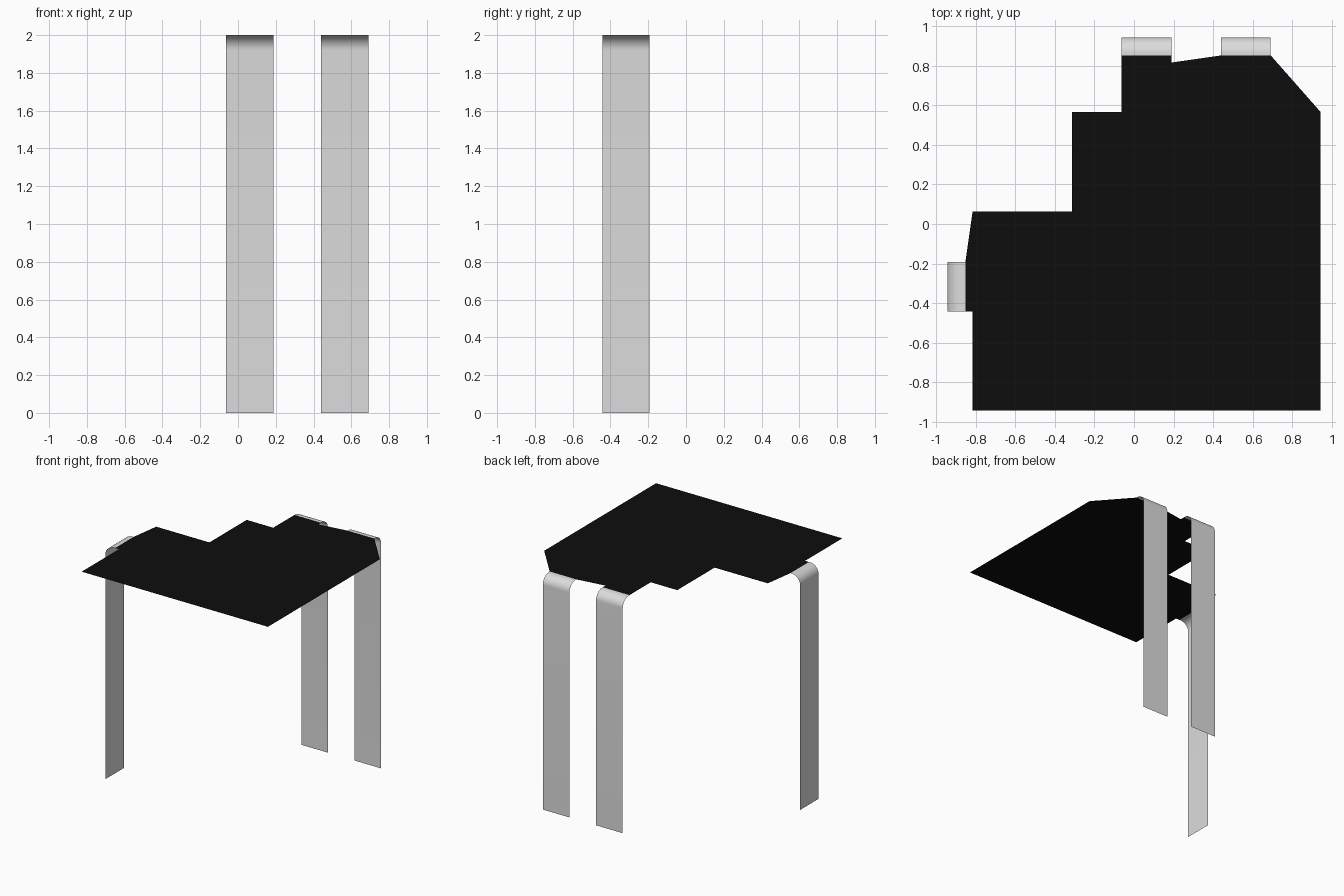
import bpy, bmesh, math

if "Cube" in bpy.data.objects:
    bpy.data.objects.remove(bpy.data.objects["Cube"])

TOP, EDGE = 2.0, 0.945      # sheet height, outer reach
SEAM, R = 0.853, 0.08       # where the colour changes, bend radius


def material(name, value):
    m = bpy.data.materials.new(name)
    m.diffuse_color = (value, value, value, 1)
    m.use_nodes = True
    m.node_tree.nodes["Principled BSDF"].inputs["Base Color"].default_value = m.diffuse_color
    return m


black = material("black", 0.004)
grey = material("light grey", 0.72)


def finish(name, bm, mat):
    me = bpy.data.meshes.new(name)
    bm.to_mesh(me)
    bm.free()
    me.materials.append(mat)
    ob = bpy.data.objects.new(name, me)
    bpy.context.collection.objects.link(ob)
    return ob


# Flat black sheet with stepped outline and three short tabs
outline = [(-0.817, -EDGE), (EDGE, -EDGE), (EDGE, 0.566), (0.692, 0.566),
           (0.692, SEAM), (0.44, SEAM), (0.44, 0.817), (0.189, 0.817),
           (0.189, SEAM), (-0.063, SEAM), (-0.063, 0.566), (-0.314, 0.566),
           (-0.314, 0.062), (-0.817, 0.062), (-0.817, -0.192),
           (-SEAM, -0.192), (-SEAM, -0.442), (-0.817, -0.442)]
bm = bmesh.new()
bm.faces.new([bm.verts.new((x, y, TOP)) for x, y in outline])
bmesh.ops.triangulate(bm, faces=bm.faces[:])
finish("sheet_top", bm, black)

# Leg profile: distance outwards and height, flat, then bent down to the floor
profile = [(SEAM, TOP)]
for i in range(13):
    a = math.pi / 2 * i / 12
    profile.append((EDGE - R + R * math.sin(a), TOP - R + R * math.cos(a)))
profile.append((EDGE, 0))


def leg(name, a, b, place):
    """Sweep the profile across the strip width from a to b."""
    bm = bmesh.new()
    rows = [[bm.verts.new(place(w, d, z)) for w in (a, b)] for d, z in profile]
    for p, q in zip(rows, rows[1:]):
        bm.faces.new((p[0], p[1], q[1], q[0])).smooth = True
    bm.normal_update()
    bm.faces.ensure_lookup_table()
    if bm.faces[0].normal.z < 0:
        bmesh.ops.reverse_faces(bm, faces=bm.faces[:])
    finish(name, bm, grey)


def to_back(w, d, z):
    return (w, d, z)


def to_left(w, d, z):
    return (-d, w, z)


leg("back_leg_inner", -0.063, 0.189, to_back)
leg("back_leg_outer", 0.44, 0.692, to_back)
leg("left_leg", -0.442, -0.192, to_left)
